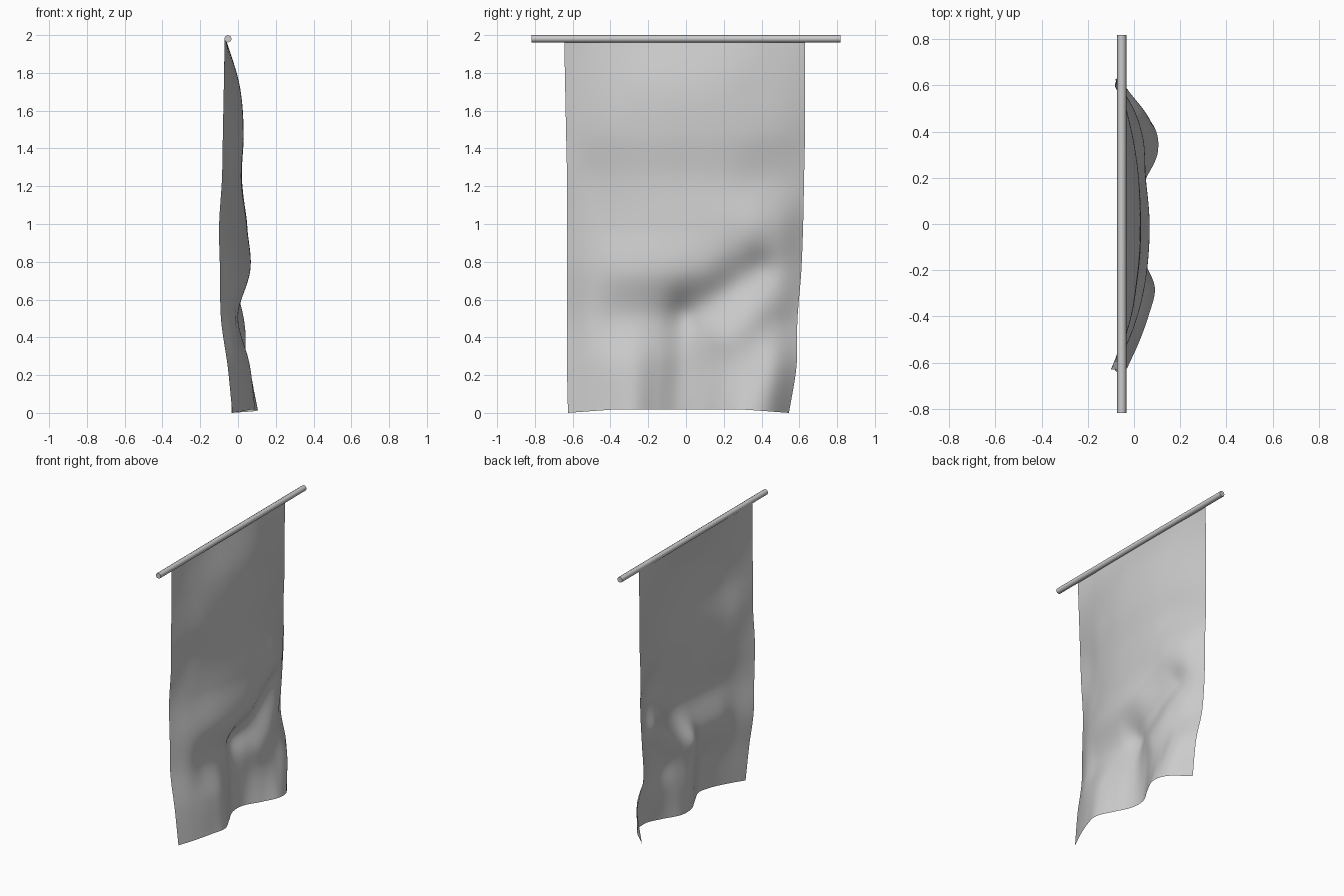
import bpy, math

if "Cube" in bpy.data.objects:
    bpy.data.objects.remove(bpy.data.objects["Cube"])

def material(name, rgb):
    m = bpy.data.materials.new(name)
    m.diffuse_color = (*rgb, 1)
    m.use_nodes = True
    m.node_tree.nodes["Principled BSDF"].inputs["Base Color"].default_value = m.diffuse_color
    return m

grey = material("plain grey", (0.6, 0.6, 0.6))

# Depth of the cloth folds (x, in hundredths): rows go up, columns go along y
FOLDS = [
    [-3, 2.3, 6.5, 9, 4, -1.5, -1.5, 5, 10.3, 8.3, -3.5],
    [-5.5, .5, 4.5, 6, 2, -3, -1, 3, 5, 5.2, -3],
    [-9, -2.5, -1, 0, -.5, -2.5, .5, 1.5, 1, -2.5, -8],
    [-9.5, -2.5, 2, 4.8, 6.2, 6.5, 6, 4, 2, -1.5, -8],
    [-10, -5, -1.5, 1.5, 3.5, 4.5, 4.8, 4.8, 4, 0, -7.5],
    [-8.5, -6, -2.5, 0, 1.5, 2, 2, 1, -1.5, -4.5, -8],
    [-8, -4.2, -.7, 1.3, 2.7, 3, 2.6, 1.5, -.5, -3.5, -7.5],
    [-7.5, -5, -2.5, -.5, .7, .8, .3, -1, -3.2, -5.3, -7.5],
    [-7, -7, -6.5, -6.5, -6.5, -6.5, -6.5, -6.5, -6.5, -7, -7],
]
LEFT = [-.625, -.63, -.63, -.63, -.63, -.63, -.635, -.64, -.645]
RIGHT = [.545, .585, .59, .61, .62, .625, .63, .63, .63]
# Slanting creases: start (y, z), end (y, z), width, height
CREASES = [
    (.02, .54, .38, .76, .11, -.045),
    (.22, .40, .44, .56, .10, .02),
]

def smooth_at(values, t):
    """Catmull-Rom value at t (0..1) along evenly spaced values."""
    n = len(values) - 1
    i = min(int(t * n), n - 1)
    f = t * n - i
    b, c = values[i], values[i + 1]
    a = values[i - 1] if i else 2 * b - c
    d = values[i + 2] if i + 2 <= n else 2 * c - b
    return b + .5 * f * (c - a + f * (2*a - 5*b + 4*c - d + f * (3*(b - c) + d - a)))

def crease(y, z, y0, z0, y1, z1, width, height):
    """Soft ridge (or groove, if height < 0) around a line segment."""
    dy, dz = y1 - y0, z1 - z0
    t = max(0, min(1, ((y - y0) * dy + (z - z0) * dz) / (dy * dy + dz * dz)))
    dist = math.hypot(y - y0 - t * dy, z - z0 - t * dz)
    return height * math.exp(-(dist / width) ** 2)

# Hanging cloth
NU, NV = 80, 120
verts, faces = [], []
for j in range(NV + 1):
    v = j / NV
    left, right = smooth_at(LEFT, v), smooth_at(RIGHT, v)
    for i in range(NU + 1):
        u = i / NU
        y = left + (right - left) * u
        hem = .018 * min(1, 1.6 * math.sin(math.pi * u)) * (1 - v) ** 3
        z = hem + 1.983 * v
        x = smooth_at([smooth_at(row, u) for row in FOLDS], v) / 100
        x += sum(crease(y, z, *c) for c in CREASES)
        verts.append((x, y, z))
for j in range(NV):
    for i in range(NU):
        k = j * (NU + 1) + i
        faces.append((k, k + 1, k + NU + 2, k + NU + 1))
mesh = bpy.data.meshes.new("cloth")
mesh.from_pydata(verts, [], faces)
mesh.materials.append(grey)
mesh.shade_smooth()
cloth = bpy.data.objects.new("cloth", mesh)
bpy.context.collection.objects.link(cloth)

# Hanging rod
bpy.ops.mesh.primitive_cylinder_add(vertices=8, radius=.0195, depth=1.636,
                                    location=(-.053, 0, 1.9805),
                                    rotation=(math.pi / 2, 0, 0))
rod = bpy.context.object
rod.name = "rod"
rod.data.materials.append(grey)
bpy.ops.object.shade_smooth_by_angle(angle=math.radians(60))
